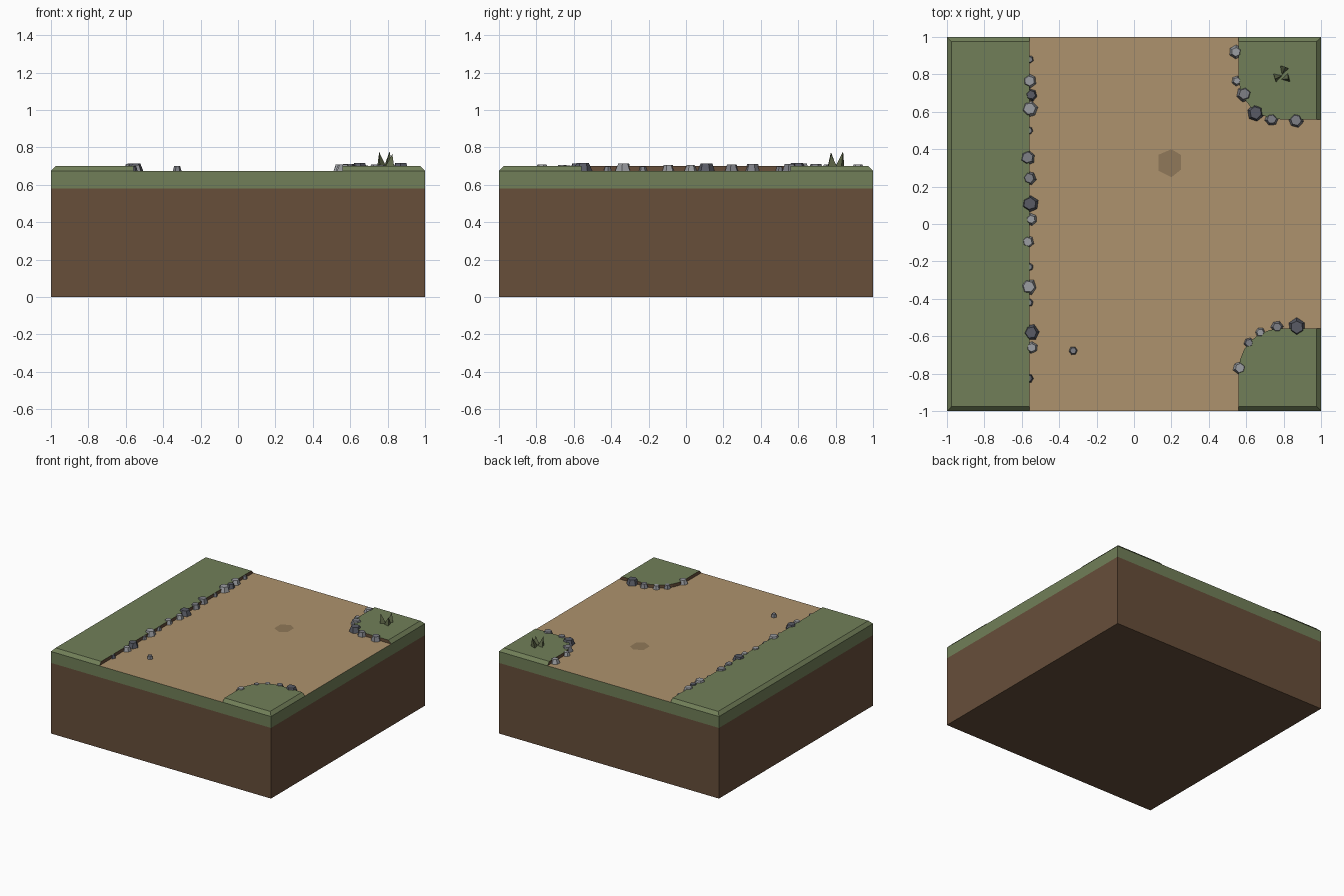
import bpy, bmesh, math, random
from mathutils import Matrix, Vector

if "Cube" in bpy.data.objects:
    bpy.data.objects.remove(bpy.data.objects["Cube"])

random.seed(4)
PATH_Z, TOP_Z, RIM = 0.674, 0.70, 0.975


def material(name, rgb):
    m = bpy.data.materials.new(name)
    m.diffuse_color = (*rgb, 1)
    m.use_nodes = True
    m.node_tree.nodes["Principled BSDF"].inputs["Base Color"].default_value = m.diffuse_color
    return m


DIRT = material("dirt", (0.135, 0.077, 0.042))
GRASS = material("grass", (0.165, 0.212, 0.098))
SAND = material("sand", (0.42, 0.29, 0.155))
PATCH = material("worn_sand", (0.28, 0.19, 0.10))
LIGHT = material("light_stone", (0.33, 0.34, 0.36))
MID = material("mid_stone", (0.21, 0.215, 0.24))
DARK = material("dark_stone", (0.10, 0.105, 0.13))
BLADE = material("blade", (0.12, 0.145, 0.07))


def finish(name, bm, *mats):
    bmesh.ops.recalc_face_normals(bm, faces=bm.faces)
    me = bpy.data.meshes.new(name)
    bm.to_mesh(me)
    bm.free()
    for m in mats:
        me.materials.append(m)
    ob = bpy.data.objects.new(name, me)
    bpy.context.collection.objects.link(ob)
    return ob


def slab(name, z0, z1, side, top):
    bm = bmesh.new()
    mat = Matrix.Translation((0, 0, (z0 + z1) / 2)) @ Matrix.Diagonal((2, 2, z1 - z0, 1))
    bmesh.ops.create_cube(bm, size=1, matrix=mat)
    bm.normal_update()
    for f in bm.faces:
        f.material_index = int(f.normal.z > 0.5)
    return finish(name, bm, side, top)


def grass_pad(name, outline):
    """Raised turf: sloped at the tile rim, upright earth edge towards the path."""
    bm = bmesh.new()
    clamp = lambda v: max(-RIM, min(RIM, v))
    low = [bm.verts.new((x, y, PATH_Z)) for x, y in outline]
    high = [bm.verts.new((clamp(x), clamp(y), TOP_Z)) for x, y in outline]
    bm.faces.new(high)
    n = len(outline)
    for i in range(n):
        j = (i + 1) % n
        f = bm.faces.new((low[i], low[j], high[j], high[i]))
        (xa, ya), (xb, yb) = outline[i], outline[j]
        on_rim = (xa == xb and abs(xa) == 1) or (ya == yb and abs(ya) == 1)
        f.material_index = 0 if on_rim else 1
    return finish(name, bm, GRASS, DIRT)


def stone(name, x, y, r, mat):
    """Irregular tapered six-sided stone."""
    bm = bmesh.new()
    h = 0.012 + r * 0.72
    bmesh.ops.create_cone(bm, cap_ends=True, segments=6, radius1=r * 1.1, radius2=r * 0.75, depth=h)
    bmesh.ops.rotate(bm, verts=bm.verts, matrix=Matrix.Rotation(random.uniform(0, 1), 3, 'Z'))
    for v in bm.verts:
        v.co.x *= random.uniform(0.92, 1.08)
        v.co.y *= random.uniform(0.92, 1.08)
    bmesh.ops.translate(bm, verts=bm.verts, vec=(x, y, PATH_Z - 0.002 + h / 2))
    return finish(name, bm, mat)


# ground block
slab("dirt_block", 0, 0.58, DIRT, DIRT)
slab("turf_band_and_path", 0.58, PATH_Z, GRASS, SAND)

# raised turf: left strip and two rounded corners
grass_pad("left_grass", [(-1, -1), (-0.56, -1), (-0.56, 1), (-1, 1)])
arc = [(0.78 - 0.22 * math.cos(i * math.pi / 12), 0.78 - 0.22 * math.sin(i * math.pi / 12))
       for i in range(7)]
for label, s in (("back", 1), ("front", -1)):
    grass_pad(label + "_corner_grass",
              [(1, s), (0.56, s)] + [(x, y * s) for x, y in arc] + [(1, 0.56 * s)])

# worn patch on the path
bm = bmesh.new()
bm.faces.new([bm.verts.new((x, y, PATH_Z + 0.002)) for x, y in
              ((0.2, 0.4), (0.13, 0.37), (0.13, 0.285), (0.2, 0.25), (0.25, 0.29), (0.25, 0.37))])
finish("path_patch", bm, PATCH)

# edging stones: x, y, radius, shade
L, M, D = LIGHT, MID, DARK
edging = {
    "left_stone": [
        (-0.557, 0.88, 0.02, M), (-0.56, 0.765, 0.036, L), (-0.55, 0.69, 0.031, D),
        (-0.558, 0.615, 0.042, L), (-0.56, 0.5, 0.02, M), (-0.57, 0.355, 0.039, M),
        (-0.56, 0.245, 0.034, M), (-0.557, 0.108, 0.043, D), (-0.55, 0.025, 0.03, L),
        (-0.568, -0.095, 0.032, L), (-0.56, -0.23, 0.021, M), (-0.563, -0.335, 0.041, L),
        (-0.56, -0.42, 0.02, M), (-0.55, -0.58, 0.04, D), (-0.548, -0.66, 0.03, L),
        (-0.56, -0.825, 0.022, D)],
    "back_corner_stone": [
        (0.545, 0.92, 0.033, L), (0.55, 0.765, 0.025, L), (0.59, 0.695, 0.039, M),
        (0.65, 0.595, 0.044, D), (0.735, 0.56, 0.033, M), (0.865, 0.555, 0.037, M)],
    "front_corner_stone": [
        (0.565, -0.77, 0.033, L), (0.615, -0.635, 0.026, M), (0.675, -0.58, 0.026, L),
        (0.765, -0.55, 0.03, M), (0.87, -0.55, 0.044, D)],
    "path_pebble": [(-0.325, -0.677, 0.022, M)],
}
for name, items in edging.items():
    for i, item in enumerate(items):
        stone(f"{name}_{i + 1}", *item)

# grass tuft: three leaning three-sided spikes (base, tip)
tuft = [((0.765, 0.785), (0.755, 0.775, 0.775)),
        ((0.815, 0.78), (0.825, 0.775, 0.765)),
        ((0.80, 0.825), (0.81, 0.84, 0.778))]
for i, ((x, y), tip) in enumerate(tuft):
    bm = bmesh.new()
    base = [bm.verts.new((x + 0.028 * math.cos(a), y + 0.028 * math.sin(a), TOP_Z - 0.002))
            for a in (i + 0.3 + k * math.tau / 3 for k in range(3))]
    apex = bm.verts.new(Vector(tip))
    bm.faces.new(base)
    for k in range(3):
        bm.faces.new((base[k], base[(k + 1) % 3], apex))
    finish(f"grass_blade_{i + 1}", bm, BLADE)
